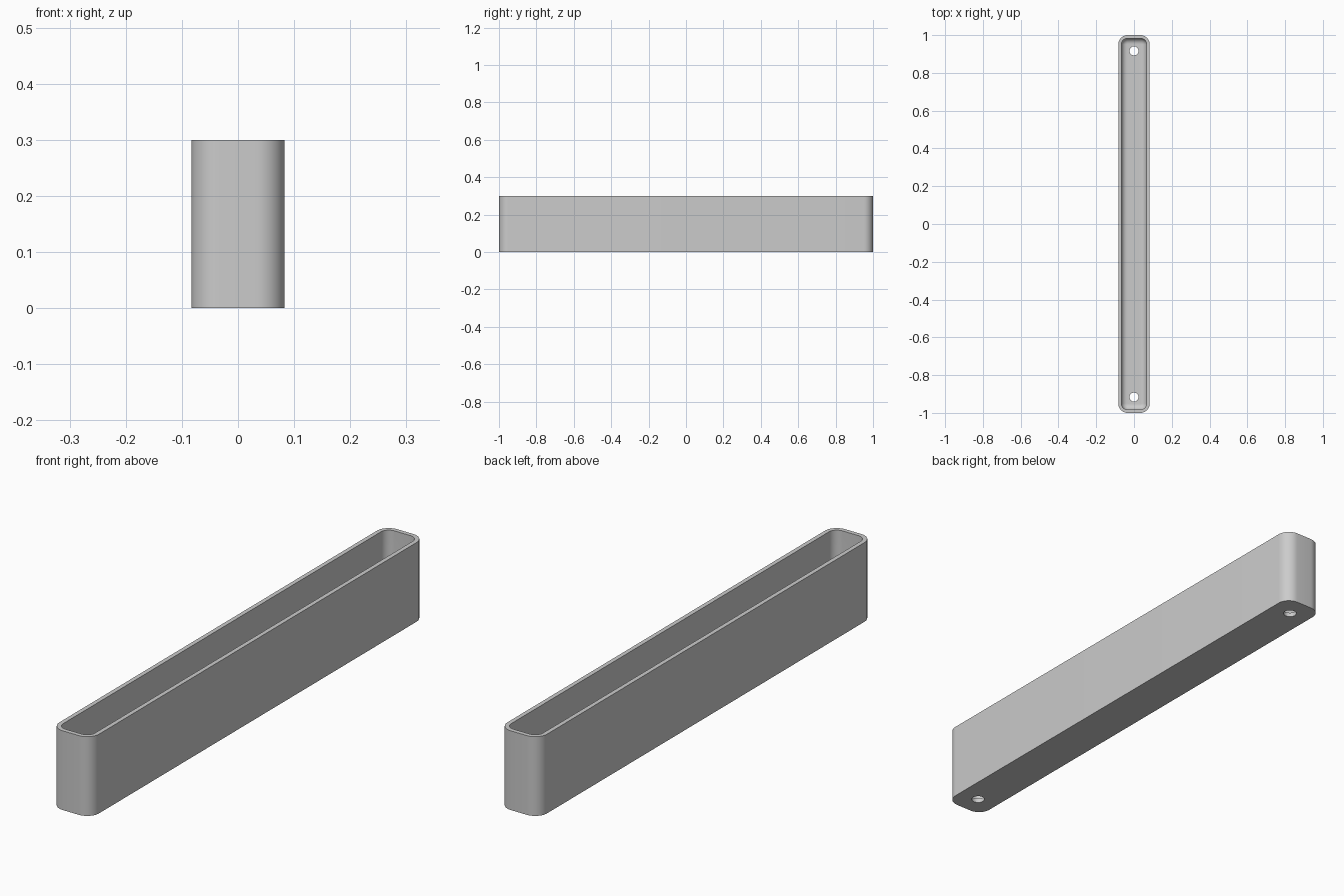
import bpy, bmesh, math

if "Cube" in bpy.data.objects:
    bpy.data.objects.remove(bpy.data.objects["Cube"])

W, L, H = 0.0833, 1.0, 0.30      # half width, half length, height
R, WALL, FLOOR, FILLET = 0.05, 0.0167, 0.0167, 0.03
SEG = 10

grey = bpy.data.materials.new("plain grey")
grey.diffuse_color = (0.6, 0.6, 0.6, 1)
grey.use_nodes = True
grey.node_tree.nodes["Principled BSDF"].inputs["Base Color"].default_value = grey.diffuse_color


def ring(bm, inset, z):
    """Rounded rectangle outline, inset from the outer wall."""
    r = R - inset
    cx, cy = W - R, L - R
    verts = []
    for k, (sx, sy) in enumerate([(1, 1), (-1, 1), (-1, -1), (1, -1)]):
        for i in range(SEG + 1):
            a = math.pi / 2 * (k + i / SEG)
            verts.append(bm.verts.new((sx * cx + r * math.cos(a),
                                       sy * cy + r * math.sin(a), z)))
    return verts


# Trough: outer wall, rim, inner wall, rounded inner floor edge
sections = [(0, 0), (0, H), (WALL, H)]
for i in range(9):
    a = math.pi / 2 * i / 8
    sections.append((WALL + FILLET * (1 - math.cos(a)),
                     FLOOR + FILLET * (1 - math.sin(a))))
bm = bmesh.new()
rings = [ring(bm, *s) for s in sections]
n = len(rings[0])
for lo, hi in zip(rings, rings[1:]):
    for i in range(n):
        j = (i + 1) % n
        bm.faces.new((lo[i], lo[j], hi[j], hi[i]))
bm.faces.new(rings[0][::-1])
bm.faces.new(rings[-1])
bmesh.ops.recalc_face_normals(bm, faces=bm.faces)
mesh = bpy.data.meshes.new("trough")
bm.to_mesh(mesh)
bm.free()
trough = bpy.data.objects.new("trough", mesh)
bpy.context.collection.objects.link(trough)
mesh.materials.append(grey)

# Round drain holes near both ends
for y in (-0.9167, 0.9167):
    bpy.ops.mesh.primitive_cylinder_add(vertices=32, radius=0.024, depth=0.1,
                                        location=(0, y, 0.01))
    cutter = bpy.context.object
    cutter.name = "hole_cutter"
    cutter.data.materials.append(grey)
    cut = trough.modifiers.new("hole", 'BOOLEAN')
    cut.operation, cut.solver, cut.object = 'DIFFERENCE', 'EXACT', cutter
    bpy.context.view_layer.objects.active = trough
    bpy.ops.object.modifier_apply(modifier=cut.name)
    bpy.data.objects.remove(cutter)

bpy.ops.object.select_all(action='DESELECT')
trough.select_set(True)
bpy.context.view_layer.objects.active = trough
bpy.ops.object.shade_smooth_by_angle(angle=math.radians(30))
